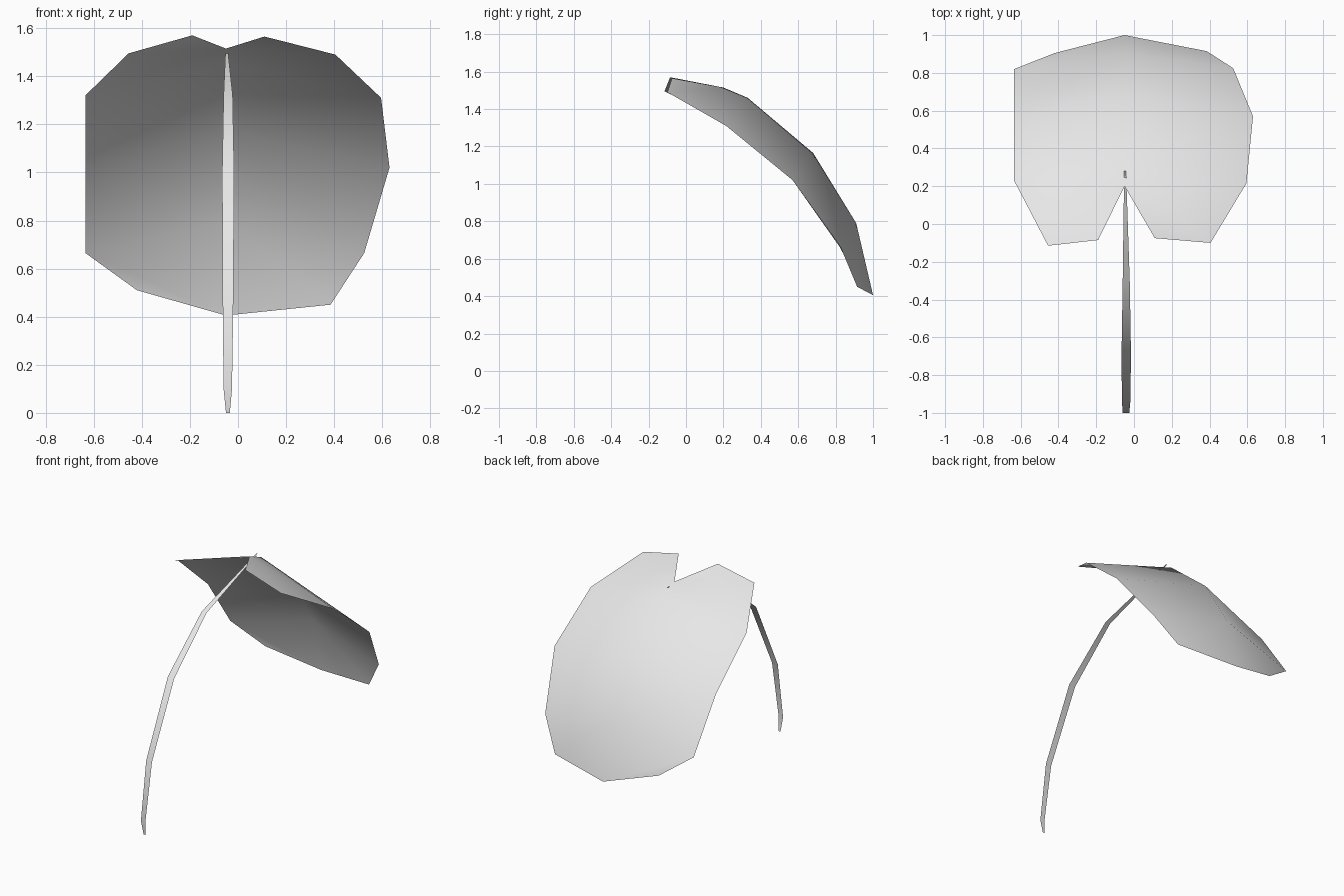
import bpy
import bmesh

# Remove the default cube only
cube = bpy.data.objects.get("Cube")
if cube:
    bpy.data.objects.remove(cube, do_unlink=True)

# Single pale grey material
grey = bpy.data.materials.new("pale_grey")
grey.use_nodes = True
colour = (0.8, 0.8, 0.8, 1.0)
grey.diffuse_color = colour
shader = next(n for n in grey.node_tree.nodes if n.type == "BSDF_PRINCIPLED")
shader.inputs["Base Color"].default_value = colour


def finish(name, bm):
    """Turn a bmesh into a smooth shaded object."""
    for face in bm.faces:
        face.smooth = True
    mesh = bpy.data.meshes.new(name)
    bm.to_mesh(mesh)
    bm.free()
    mesh.materials.append(grey)
    obj = bpy.data.objects.new(name, mesh)
    bpy.context.collection.objects.link(obj)
    return obj


def build_leaf(midrib, halves):
    """Span each half of the blade between the raised midrib and its rim."""
    bm = bmesh.new()
    rib = [bm.verts.new(p) for p in midrib]
    for rim_points, flip in halves:
        rim = [bm.verts.new(p) for p in rim_points]
        # Lobe fan beside the notch
        faces = [(rib[0], rim[0], rim[1]),
                 (rib[0], rim[1], rim[2]),
                 (rib[0], rim[2], rib[1])]
        # Blade panels running down to the tip
        for i in range(1, len(rib) - 1):
            faces.append((rib[i], rim[i + 1], rim[i + 2], rib[i + 1]))
        for face in faces:
            bm.faces.new(face[::-1] if flip else face)
    return finish("leaf_blade", bm)


def build_stem(path):
    """Flat ribbon: each station is (y, z, left edge x, right edge x)."""
    bm = bmesh.new()
    rows = [[bm.verts.new((x, y, z)) for x in (x0, x1)]
            for y, z, x0, x1 in path]
    for low, high in zip(rows, rows[1:]):
        bm.faces.new((low[0], low[1], high[1], high[0]))
    return finish("stem", bm)


# Leaf: midrib from notch to tip, rims from notch lobe to tip
rib_x = -0.05
midrib = [(rib_x, y, z) for y, z in
          ((0.2, 1.515), (0.33, 1.46), (0.68, 1.165), (0.91, 0.79), (1, 0.405))]
left_rim = [(0.11, -0.075, 1.565), (0.405, -0.1, 1.49), (0.595, 0.215, 1.31),
            (0.63, 0.57, 1.02), (0.525, 0.825, 0.665), (0.385, 0.915, 0.45)]
right_rim = [(-0.19, -0.085, 1.57), (-0.455, -0.115, 1.495), (-0.635, 0.23, 1.32),
             (-0.635, 0.57, 1.02), (-0.635, 0.82, 0.665), (-0.42, 0.905, 0.51)]
build_leaf(midrib, [(left_rim, False), (right_rim, True)])

# Stem: arching ribbon whose end pokes through the blade
build_stem([(-0.985, 0, -0.05, -0.034), (-1, 0.1, -0.06, -0.025),
            (-0.935, 0.5, -0.064, -0.019), (-0.69, 1, -0.066, -0.016),
            (-0.32, 1.32, -0.06, -0.022), (0.28, 1.505, -0.052, -0.042)])
